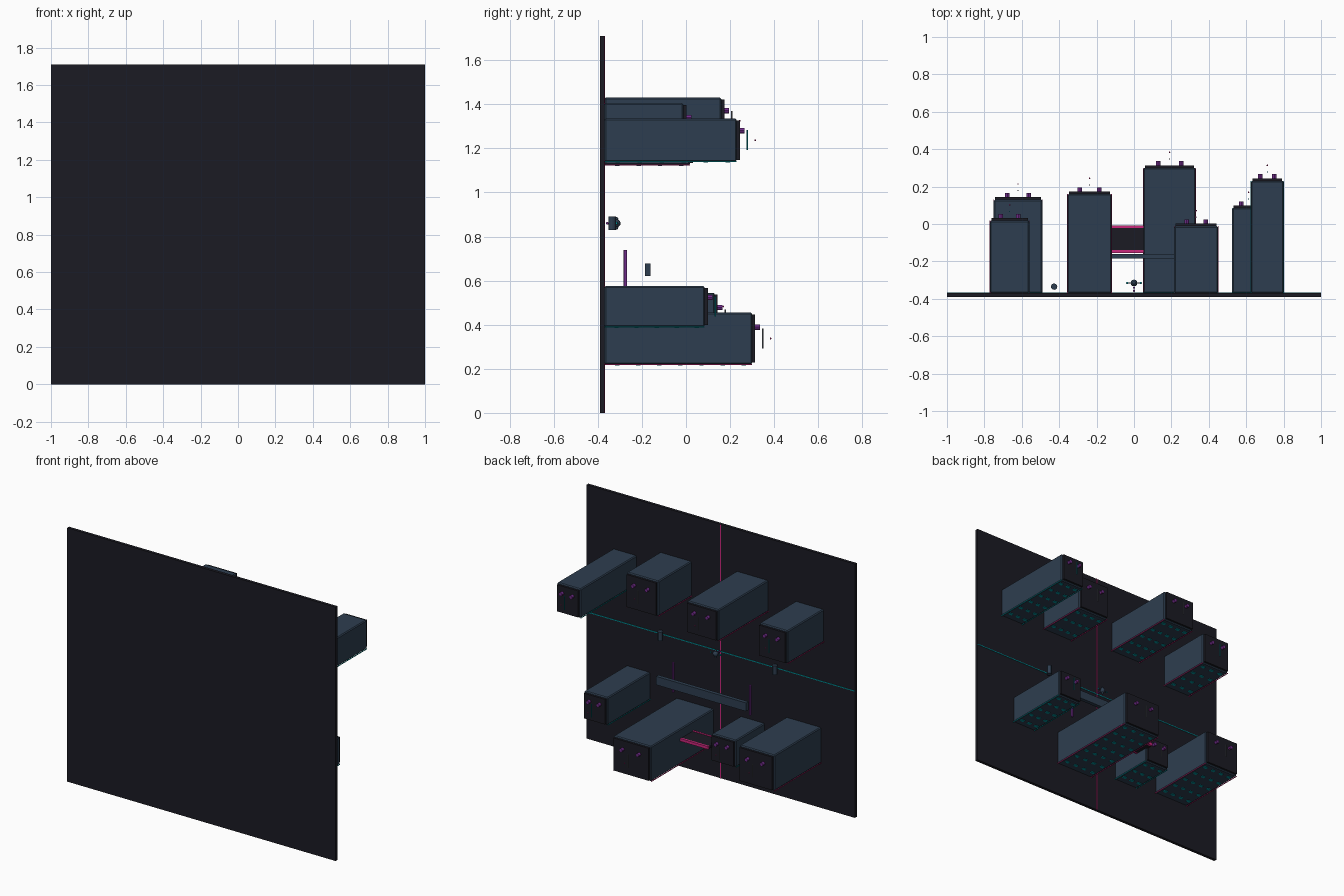
import bpy

if "Cube" in bpy.data.objects:
    bpy.data.objects.remove(bpy.data.objects["Cube"], do_unlink=True)


def material(name, r, g, b):
    m = bpy.data.materials.new(name)
    m.use_nodes = True
    m.diffuse_color = (r, g, b, 1)
    m.node_tree.nodes["Principled BSDF"].inputs["Base Color"].default_value = (r, g, b, 1)
    return m


DARK = material("dark navy", 0.011, 0.011, 0.017)
SLATE = material("slate blue", 0.027, 0.048, 0.08)
CYAN = material("cyan", 0.0, 0.3, 0.34)
PINK = material("pink", 0.6, 0.02, 0.2)
PURPLE = material("purple", 0.16, 0.025, 0.25)
GREY = material("grey", 0.15, 0.17, 0.2)


def finish(name, mat):
    ob = bpy.context.object
    ob.name = name
    ob.data.materials.append(mat)
    return ob


def box(name, mat, x0, x1, y0, y1, z0, z1, bevel=0):
    bpy.ops.mesh.primitive_cube_add(size=1, location=((x0 + x1) / 2, (y0 + y1) / 2, (z0 + z1) / 2))
    bpy.context.object.scale = (x1 - x0, y1 - y0, z1 - z0)
    bpy.ops.object.transform_apply(location=False, rotation=False)
    ob = finish(name, mat)
    if bevel:
        mod = ob.modifiers.new("edge", 'BEVEL')
        mod.width, mod.segments = bevel, 1
    return ob


def cylinder(name, mat, loc, r, depth, along_y=False):
    bpy.ops.mesh.primitive_cylinder_add(vertices=12, radius=r, depth=depth, location=loc,
                                        rotation=(1.5708 if along_y else 0, 0, 0))
    ob = finish(name, mat)
    bpy.ops.object.shade_smooth_by_angle()
    return ob


def ball(name, mat, loc, r):
    bpy.ops.mesh.primitive_uv_sphere_add(segments=12, ring_count=8, radius=r, location=loc)
    ob = finish(name, mat)
    bpy.ops.object.shade_smooth()
    return ob


GROUND = -0.37


def tower(name, x0, x1, top, z0, z1, neon, mast):
    w, cx, cz = x1 - x0, (x0 + x1) / 2, (z0 + z1) / 2
    box(name + "_body", SLATE, x0, x1, GROUND, top, z0, z1, 0.006)
    box(name + "_roof", DARK, x0 + 0.008, x1 - 0.008, top, top + 0.014, z0 + 0.008, z1 - 0.008)
    # neon strips on the lower long edges
    for x in (x0, x1):
        box(name + "_neon", neon, x - 0.002, x + 0.002, GROUND, top, z0 - 0.002, z0 + 0.002)
    # window grid
    cols = 4 if w > 0.22 else 3
    rows = int((top - GROUND) / 0.09)
    for i in range(cols):
        x = x0 + w * (i + 0.5) / cols
        for j in range(rows):
            y = GROUND + (j + 0.6) * (top - GROUND) / rows
            box(name + "_window", CYAN, x - 0.013, x + 0.013, y - 0.01, y + 0.01, z0 - 0.004, z0 + 0.002)
    # roof vents, mast and beacon
    for s in (-1, 1):
        cylinder(name + "_vent", PURPLE, (cx + s * w * 0.22, top + 0.024, cz + (z1 - z0) * 0.22),
                 0.012, 0.024, True)
    cylinder(name + "_mast", mast, (cx, top + 0.048, cz), 0.003, 0.09)
    ball(name + "_beacon", PINK, (cx, top + 0.084, cz), 0.004)


# ground slab with crossing lines
box("ground", DARK, -1, 1, -0.39, GROUND, 0, 1.71)
box("cross_line", CYAN, -1, 1, GROUND, -0.367, 0.852, 0.858)
box("long_line", PINK, -0.003, 0.003, GROUND, -0.367, 0, 1.71)

# towers: x range, roof, z range
tower("upper_tower_a", 0.625, 0.80, 0.23, 1.14, 1.335, CYAN, CYAN)
tower("upper_tower_b", 0.215, 0.45, -0.012, 1.17, 1.405, PINK, GREY)
tower("upper_tower_c", -0.355, -0.12, 0.16, 1.22, 1.43, PINK, GREY)
tower("upper_tower_d", -0.77, -0.56, 0.018, 1.125, 1.345, PINK, CYAN)
tower("lower_tower_a", 0.525, 0.70, 0.085, 0.39, 0.575, CYAN, CYAN)
tower("lower_tower_b", 0.05, 0.33, 0.30, 0.22, 0.455, PINK, GREY)
tower("lower_tower_c", -0.33, -0.15, -0.06, 0.28, 0.46, CYAN, GREY)
tower("lower_tower_d", -0.75, -0.49, 0.13, 0.305, 0.545, PINK, GREY)

# sky bridge and pillars
box("bridge", SLATE, -0.335, 0.335, -0.185, -0.16, 0.62, 0.677)
for s in (-1, 1):
    cylinder("pillar", PURPLE, (s * 0.287, -0.275, 0.64), 0.008, 0.2)
    cylinder("bollard", SLATE, (s * 0.427, -0.335, 0.86), 0.017, 0.06)

# billboard with neon rails
box("billboard", DARK, -0.16, 0.16, -0.15, -0.01, 0.375, 0.39)
for y in (-0.015, -0.147):
    box("billboard_rail", PINK, -0.16, 0.16, y - 0.007, y + 0.007, 0.374, 0.393)

# small hovering craft
ball("craft_body", SLATE, (0, -0.315, 0.86), 0.018)
for s in (-1, 1):
    box("craft_arm", SLATE, 0, s * 0.034, -0.318, -0.312, 0.857, 0.863)
    ball("craft_light", CYAN, (s * 0.036, -0.315, 0.86), 0.006)
    ball("craft_rotor", SLATE, (0, -0.315, 0.86 + s * 0.02), 0.008)
for y in (-0.34, -0.357):
    ball("craft_trail", PURPLE, (0, y, 0.86), 0.006)
